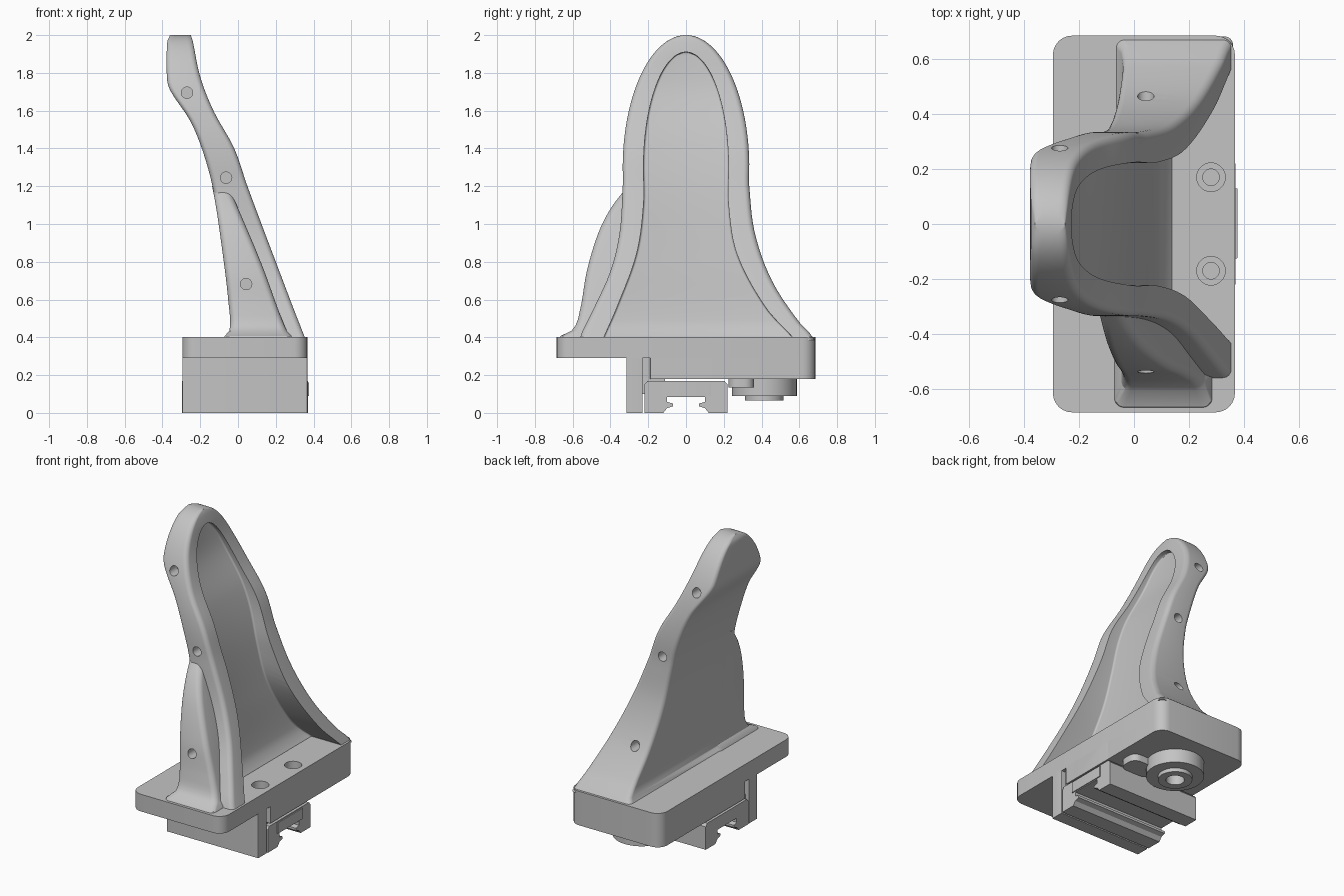
import bpy, bmesh, math
from mathutils import Vector

if "Cube" in bpy.data.objects:
    bpy.data.objects.remove(bpy.data.objects["Cube"])

grey = bpy.data.materials.new("plain grey")
grey.use_nodes = True
grey.diffuse_color = (0.55, 0.55, 0.55, 1)
grey.node_tree.nodes["Principled BSDF"].inputs["Base Color"].default_value = (0.55, 0.55, 0.55, 1)


def curve(pts):
    """Smooth function of height through (height, value) points."""
    def slope(i):
        a, b = pts[max(i - 1, 0)], pts[min(i + 1, len(pts) - 1)]
        return (b[1] - a[1]) / (b[0] - a[0])

    def f(z):
        z = min(max(z, pts[0][0]), pts[-1][0])
        i = max(k for k in range(len(pts) - 1) if pts[k][0] <= z)
        (z0, v0), (z1, v1) = pts[i], pts[i + 1]
        h = z1 - z0
        t = (z - z0) / h
        s = t * t * (3 - 2 * t)
        return (v0 + (v1 - v0) * s + h * t * (1 - t) ** 2 * slope(i)
                - h * t * t * (1 - t) * slope(i + 1))
    return f


def rounded(x0, x1, y0, y1, r, n=6):
    """Rounded rectangle, counter-clockwise."""
    r = min(r, (x1 - x0) * 0.48, (y1 - y0) * 0.48)
    corners = [(x1 - r, y1 - r), (x0 + r, y1 - r), (x0 + r, y0 + r), (x1 - r, y0 + r)]
    return [(cx + r * math.cos(a), cy + r * math.sin(a))
            for q, (cx, cy) in enumerate(corners)
            for a in [(q + k / n) * math.pi / 2 for k in range(n + 1)]]


def skin(name, rings):
    """Solid skinned through rings of equal point count."""
    bm = bmesh.new()
    loops = [[bm.verts.new(p) for p in ring] for ring in rings]
    n = len(loops[0])
    for a, b in zip(loops, loops[1:]):
        for i in range(n):
            bm.faces.new((a[i], a[(i + 1) % n], b[(i + 1) % n], b[i]))
    bm.faces.new(loops[0][::-1])
    bm.faces.new(loops[-1])
    bmesh.ops.recalc_face_normals(bm, faces=bm.faces)
    mesh = bpy.data.meshes.new(name)
    bm.to_mesh(mesh)
    bm.free()
    obj = bpy.data.objects.new(name, mesh)
    bpy.context.collection.objects.link(obj)
    mesh.materials.append(grey)
    return obj


def loft(name, heights, section):
    return skin(name, [[(x, y, z) for x, y in rounded(*section(z))] for z in heights])


def slab(name, x0, x1, y0, y1, z0, z1, r=0.002):
    return loft(name, (z0, z1), lambda z: (x0, x1, y0, y1, r))


def rod(name, centre, direction, r, length, n=32):
    """Cylinder starting at centre and running along direction."""
    c, d = Vector(centre), Vector(direction)
    u = d.orthogonal().normalized()
    v = d.cross(u)
    ring = [c + r * (u * math.cos(k * math.tau / n) + v * math.sin(k * math.tau / n)) for k in range(n)]
    return skin(name, [ring, [p + d * length for p in ring]])


def combine(target, tool, operation):
    mod = target.modifiers.new("cut", "BOOLEAN")
    mod.operation, mod.object, mod.solver = operation, tool, "EXACT"
    bpy.context.view_layer.objects.active = target
    bpy.ops.object.modifier_apply(modifier=mod.name)
    bpy.data.objects.remove(tool)


def dome(side, width, middle, top):
    """Side curve below the middle height, half ellipse above it."""
    return lambda z: side(z) if z < middle else width * math.sqrt(
        max(1 - ((z - middle) / (top - middle)) ** 2, 0.00003))


# Upright shell: back and front curves, left and right outlines
back = curve([(0.4, -0.075), (0.44, -0.042), (0.6, -0.05), (0.85, -0.08), (1.15, -0.125), (1.35, -0.175),
              (1.54, -0.25), (1.7, -0.355), (1.76, -0.375), (1.96, -0.375), (2.0, -0.36)])
front = curve([(0.4, 0.36), (0.43, 0.342), (0.8, 0.2), (1.2, 0.05), (1.4, -0.02), (1.6, -0.13),
               (1.78, -0.2), (1.97, -0.24), (2.0, -0.25)])
floor = curve([(0.4, 0.14), (0.46, 0.095), (0.8, 0.03), (1.2, -0.04), (1.45, -0.11), (1.7, -0.215),
               (1.9, -0.26)])
outer_left = dome(curve([(0.4, 0.682), (0.48, 0.6), (0.7, 0.455), (0.95, 0.365), (1.2, 0.335), (1.3, 0.335)]),
                  0.335, 1.3, 2.0)
outer_right = dome(curve([(0.4, 0.565), (0.55, 0.49), (0.75, 0.4), (0.95, 0.352), (1.2, 0.335), (1.3, 0.335)]),
                   0.335, 1.3, 2.0)
inner_left = dome(curve([(0.4, 0.565), (0.56, 0.42), (0.84, 0.27), (1.1, 0.225), (1.3, 0.225)]), 0.225, 1.3, 1.91)
inner_right = dome(curve([(0.4, 0.435), (0.56, 0.365), (0.84, 0.262), (1.1, 0.225), (1.3, 0.225)]), 0.225, 1.3, 1.91)


def levels(bottom, top, n=56):
    """Heights that crowd together towards the top."""
    return [bottom + (top - bottom) * math.sin(k / n * math.pi / 2) for k in range(n + 1)]


shell = loft("upright_shell", levels(0.385, 2.0),
             lambda z: (back(z), front(z), -outer_right(z), outer_left(z), 0.03))

# Side rib on the right flank, tucked behind the rim
rib_edge = curve([(0.4, 0.68), (0.44, 0.6), (0.55, 0.56), (0.75, 0.525), (0.95, 0.465), (1.08, 0.4), (1.2, 0.31)])
rib_front = curve([(0.4, 0.29), (0.44, 0.255), (0.8, 0.12), (1.2, -0.05)])
rib = loft("rib", [0.38 + 0.82 * k / 30 for k in range(31)],
           lambda z: (back(z) - 0.002, rib_front(z), -rib_edge(z), -0.24, 0.035))
combine(shell, rib, "UNION")

# Hollow front
hollow = loft("hollow", levels(0.36, 1.91),
              lambda z: (floor(z), 0.9, -inner_right(z), inner_left(z), 0.012))
combine(shell, hollow, "DIFFERENCE")

# Pin holes in both flanks
for x, z in ((-0.27, 1.695), (-0.063, 1.245), (0.043, 0.682)):
    for side, edge in ((1, outer_left(z)), (-1, max(outer_right(z), rib_edge(z) if z < 1.2 else 0))):
        hole = rod("pin_hole", (x, side * (edge - 0.07), z), (0, side, 0), 0.03, 0.3)
        combine(shell, hole, "DIFFERENCE")

# Base plate with two counterbored screw holes
plate = slab("base_plate", -0.295, 0.367, -0.685, 0.685, 0.29, 0.402, 0.07)
for y in (-0.17, 0.17):
    combine(plate, rod("bore", (0.28, y, 0.35), (0, 0, 1), 0.052, 0.1), "DIFFERENCE")
    combine(plate, rod("bore", (0.28, y, 0.31), (0, 0, 1), 0.03, 0.1), "DIFFERENCE")

# Thick underside, narrow neck and downward end wall
parts = [shell, plate,
         slab("underside_block", -0.295, 0.367, -0.19, 0.685, 0.18, 0.3, 0.07),
         slab("underside_square_end", -0.295, 0.367, -0.19, 0.2, 0.18, 0.3),
         slab("neck", -0.265, 0.337, -0.3, -0.18, 0.17, 0.3),
         slab("end_wall", -0.295, 0.367, -0.315, -0.23, 0, 0.3),
         slab("carriage_bridge", -0.27, 0.34, -0.235, -0.11, 0.1, 0.185)]

# Rail carriage with an undercut slot along x
half = [(0.22, 0.0), (0.22, 0.15), (0.205, 0.168)]
slot = [(0.10, 0.085), (0.10, 0.058), (0.07, 0.05), (0.07, 0.035), (0.10, 0.025), (0.12, 0.0)]
outline = half + [(-y, z) for y, z in half[::-1]]
outline += [(-y, z) for y, z in slot[::-1]] + slot
parts.append(skin("rail_carriage", [[(x, y, z) for y, z in outline] for x in (-0.297, 0.37)]))
parts.append(slab("carriage_tab", 0.36, 0.376, -0.125, 0.13, 0.09, 0.16))

# Round foot with a stepped hub, a bore and a short arm
foot = rod("round_foot", (0.03, 0.415, 0.09), (0, 0, 1), 0.172, 0.1, 48)
combine(foot, rod("hub", (0.03, 0.415, 0.065), (0, 0, 1), 0.102, 0.06, 48), "UNION")
combine(foot, rod("bore", (0.03, 0.415, 0.03), (0, 0, 1), 0.055, 0.11), "DIFFERENCE")
parts.append(foot)
parts.append(slab("foot_arm", 0.1, 0.3, 0.225, 0.36, 0.135, 0.185, 0.05))

# Smooth shading that keeps the hard edges
bpy.ops.object.select_all(action="DESELECT")
for part in parts:
    part.select_set(True)
bpy.context.view_layer.objects.active = shell
bpy.ops.object.shade_smooth_by_angle(angle=math.radians(32))
